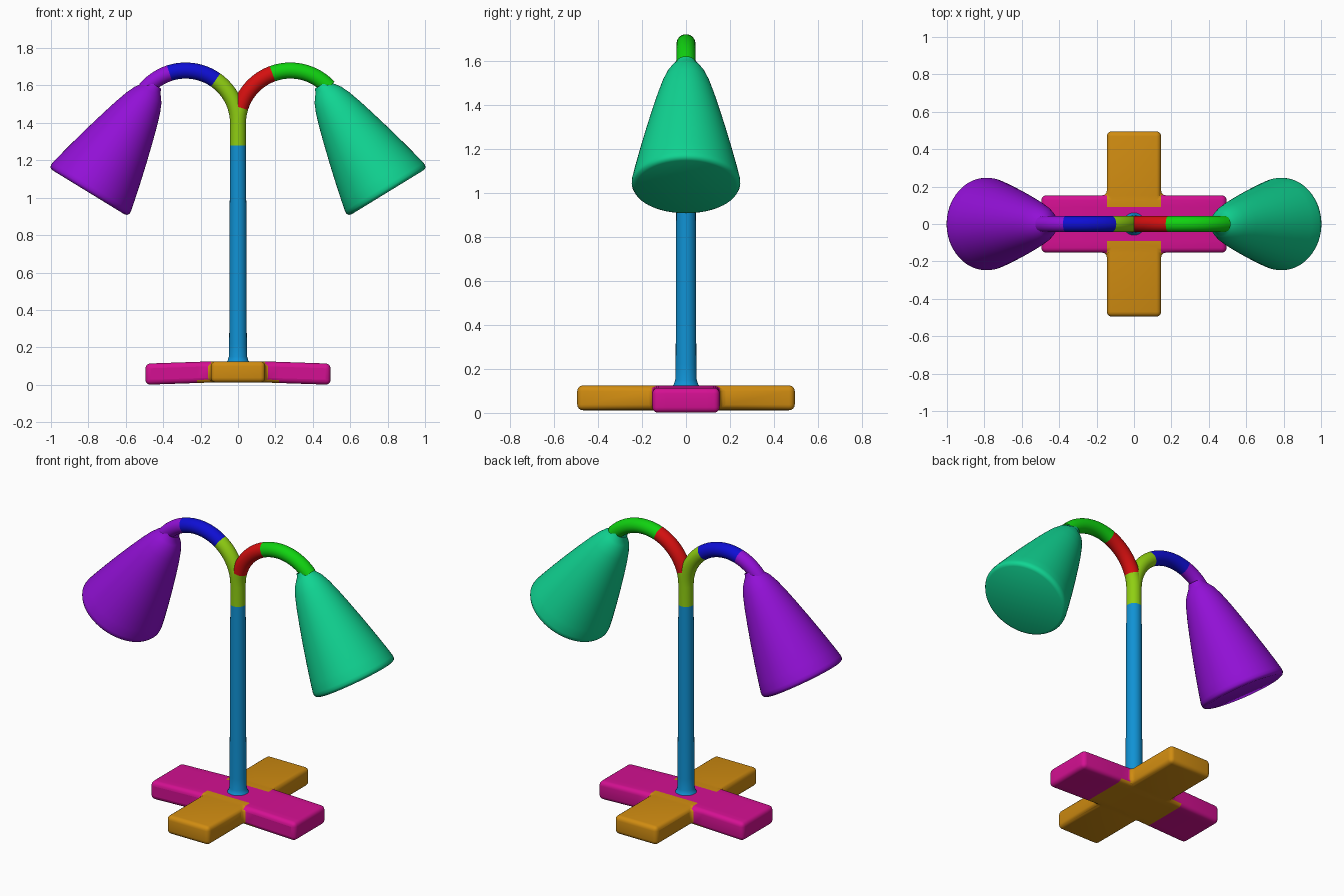
import bpy, bmesh, math
from mathutils import Vector

cube = bpy.data.objects.get("Cube")
if cube:
    bpy.data.objects.remove(cube, do_unlink=True)


def material(name, r, g, b):
    lin = [((c / 255 + 0.055) / 1.055) ** 2.4 for c in (r, g, b)] + [1]
    m = bpy.data.materials.new(name)
    m.use_nodes = True
    m.diffuse_color = lin
    m.node_tree.nodes["Principled BSDF"].inputs["Base Color"].default_value = lin
    return m


purple = material("purple", 146, 16, 214)
blue = material("blue", 14, 14, 212)
lime = material("lime", 143, 206, 18)
red = material("red", 212, 15, 15)
green = material("green", 16, 210, 16)
teal = material("teal", 16, 212, 146)
sky = material("sky blue", 16, 146, 212)
magenta = material("magenta", 212, 16, 146)
orange = material("orange", 208, 140, 17)


def finish(name, bm, mats, angle=50):
    bmesh.ops.recalc_face_normals(bm, faces=bm.faces)
    mesh = bpy.data.meshes.new(name)
    bm.to_mesh(mesh)
    bm.free()
    for m in mats:
        mesh.materials.append(m)
    ob = bpy.data.objects.new(name, mesh)
    bpy.context.collection.objects.link(ob)
    bpy.ops.object.select_all(action='DESELECT')
    ob.select_set(True)
    bpy.context.view_layer.objects.active = ob
    bpy.ops.object.shade_smooth_by_angle(angle=math.radians(angle))
    return ob


def loft(bm, rings, sides=40):
    """Skin rings given as (centre, direction in the xz plane, radius, material index)."""
    prev = None
    for centre, d, radius, mat in rings:
        across = Vector((d.z, 0, -d.x))
        ring = []
        for i in range(sides):
            a = math.tau * i / sides
            off = across * math.cos(a) + Vector((0, math.sin(a), 0))
            ring.append(bm.verts.new(centre + off * radius))
        if prev:
            for i in range(sides):
                j = (i + 1) % sides
                f = bm.faces.new((prev[i], prev[j], ring[j], ring[i]))
                f.material_index = mat
        prev = ring
    return prev


# Base: rounded cross with two colours
LONG, HALF_X, HALF_Y = 0.495, 0.145, 0.153
quarter = [(LONG, HALF_Y), (HALF_X, HALF_Y), (HALF_X, LONG)]
outline = []
for sx, sy in ((1, 1), (-1, 1), (-1, -1), (1, -1)):
    pts = [(x * sx, y * sy) for x, y in quarter]
    outline += pts if sx * sy > 0 else pts[::-1]
bm = bmesh.new()
floor = bm.faces.new([bm.verts.new((x, y, 0.012)) for x, y in outline])
up = bmesh.ops.extrude_face_region(bm, geom=[floor])["geom"]
bmesh.ops.translate(bm, vec=(0, 0, 0.113), verts=[v for v in up if isinstance(v, bmesh.types.BMVert)])
bmesh.ops.recalc_face_normals(bm, faces=bm.faces)
bmesh.ops.bevel(bm, geom=bm.edges[:], offset=0.026, segments=4, profile=0.5, affect='EDGES')
for axis, places in (((1, 0, 0), (HALF_X, 0.22)), ((0, 1, 0), (0.09, HALF_Y))):
    for p in places:
        for s in (-1, 1):
            bmesh.ops.bisect_plane(bm, geom=bm.verts[:] + bm.edges[:] + bm.faces[:],
                                   plane_co=Vector(axis) * p * s, plane_no=axis)
bm.normal_update()
for f in bm.faces:
    c = f.calc_center_median()
    if abs(c.y) > HALF_Y + 0.001:
        is_magenta = False
    elif f.normal.z < -0.5:
        is_magenta = abs(c.x) > 0.22
    else:
        is_magenta = abs(c.x) > HALF_X or abs(c.y) < 0.09
    f.material_index = 0 if is_magenta else 1
# the side arms droop slightly to the ground
for v in bm.verts:
    v.co.z -= 0.012 * max(0, abs(v.co.x) - HALF_X) / (LONG - HALF_X)
finish("cross_base", bm, [magenta, orange])

# Pole with a small flare at the foot
bm = bmesh.new()
UP = Vector((0, 0, 1))
loft(bm, [(UP * z, UP, r, 0) for r, z in
          ((0.066, 0.118), (0.055, 0.13), (0.049, 0.15), (0.047, 0.22), (0.043, 1.28))])
finish("pole", bm, [sky])

# Curved arms, each kept on its own side of the centre plane
ARC, ARC_Z, TUBE = 0.28, 1.4, 0.043


def arm(name, side, sections):
    bm = bmesh.new()
    rings = [(UP * 1.28, UP, TUBE, 0)]
    start = 0
    for k, (end, _) in enumerate(sections):
        steps = max(3, round((end - start) / 5))
        for i in range(0 if k == 0 else 1, steps + 1):
            t = math.radians(start + (end - start) * i / steps)
            centre = Vector((side * ARC * (1 - math.cos(t)), 0, ARC_Z + ARC * math.sin(t)))
            rings.append((centre, Vector((side * math.sin(t), 0, math.cos(t))), TUBE, k))
        start = end
    loft(bm, rings)
    bmesh.ops.bisect_plane(bm, geom=bm.verts[:] + bm.edges[:] + bm.faces[:], plane_co=(0, 0, 0),
                           plane_no=(side, 0, 0), clear_inner=True)
    finish(name, bm, [m for _, m in sections])


arm("left_arm", 1, [(17, lime), (70, red), (137, green)])
arm("right_arm", -1, [(55, lime), (108, blue), (140, purple)])

# Bell shades, closed and flat underneath with a rounded rim
profile = [(-0.015, 0.043), (0.005, 0.05), (0.025, 0.066), (0.05, 0.084), (0.1, 0.106),
           (0.17, 0.129), (0.25, 0.152), (0.36, 0.182), (0.47, 0.21), (0.57, 0.234),
           (0.625, 0.246), (0.642, 0.247), (0.654, 0.241), (0.66, 0.228)]
for name, side, mat in (("left_shade", 1, teal), ("right_shade", -1, purple)):
    bm = bmesh.new()
    d = Vector((side * 0.522, 0, -0.853)).normalized()
    top = Vector((side * 0.455, 0, 1.592))
    rim = loft(bm, [(top + d * t, d, r, 0) for t, r in profile], 64)
    bm.faces.new(rim)
    finish(name, bm, [mat], 60)
